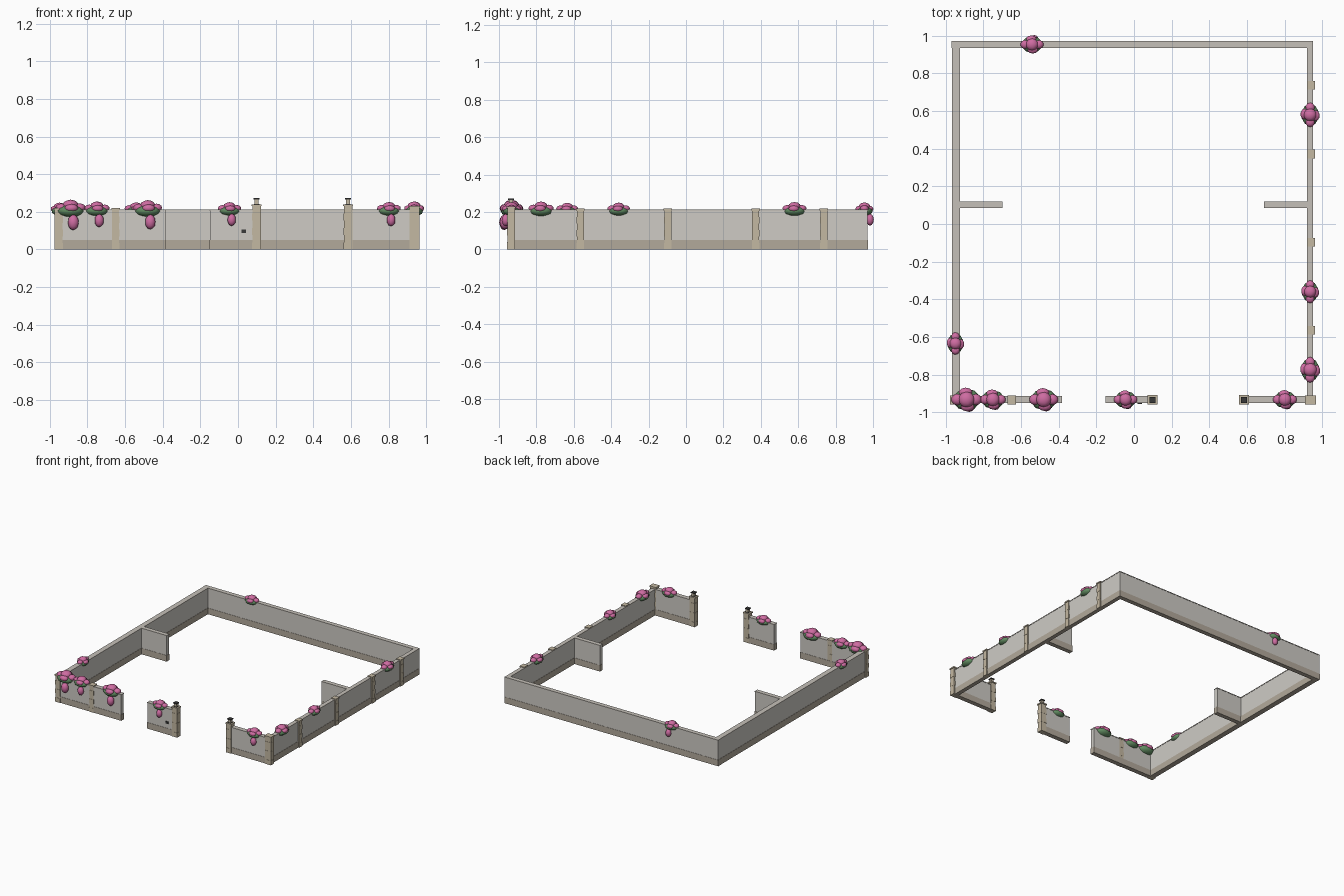
import bpy, bmesh
from mathutils import Matrix

if "Cube" in bpy.data.objects:
    bpy.data.objects.remove(bpy.data.objects["Cube"])


def mat(name, c):
    m = bpy.data.materials.new(name)
    m.diffuse_color = (*c, 1)
    m.use_nodes = True
    m.node_tree.nodes["Principled BSDF"].inputs["Base Color"].default_value = m.diffuse_color
    return m


RENDER = mat("wall_render", (0.62, 0.60, 0.56))
COPING = mat("coping", (0.56, 0.53, 0.48))
PLINTH = mat("plinth_stone", (0.45, 0.40, 0.33))
STONE = mat("pier_stone", (0.55, 0.48, 0.36))
BLACK = mat("black_metal", (0.04, 0.04, 0.04))
PINK = mat("petals", (0.62, 0.15, 0.36))
GREEN = mat("leaves", (0.12, 0.26, 0.12))


def boxes(name, parts, material):
    """One object from (x0, x1, y0, y1, z0, z1) boxes."""
    bm = bmesh.new()
    for x0, x1, y0, y1, z0, z1 in parts:
        m = (Matrix.Translation(((x0 + x1) / 2, (y0 + y1) / 2, (z0 + z1) / 2))
             @ Matrix.Diagonal((x1 - x0, y1 - y0, z1 - z0, 1)))
        bmesh.ops.create_cube(bm, size=1, matrix=m)
    return finish(name, bm, material)


def finish(name, bm, material):
    me = bpy.data.meshes.new(name)
    bm.to_mesh(me)
    bm.free()
    me.materials.append(material)
    ob = bpy.data.objects.new(name, me)
    bpy.context.collection.objects.link(ob)
    return ob


def wall(name, x0, x1, y0, y1):
    g = 0.002
    boxes(name, [(x0, x1, y0, y1, 0.05, 0.206)], RENDER)
    boxes(name + "_plinth", [(x0 - g, x1 + g, y0 - g, y1 + g, 0, 0.05)], PLINTH)
    boxes(name + "_coping", [(x0 - g, x1 + g, y0 - g, y1 + g, 0.206, 0.212)], COPING)


def pier(name, x, y, w, d, h):
    # stacked courses, alternately a hair narrower, under a flat cap
    n, parts = 6, []
    top = h - 0.01
    for i in range(n):
        s = 0.0015 * (i % 2)
        parts.append((x - w / 2 + s, x + w / 2 - s, y - d / 2 + s, y + d / 2 - s,
                      top * i / n, top * (i + 1) / n))
    c = 0.003
    parts.append((x - w / 2 - c, x + w / 2 + c, y - d / 2 - c, y + d / 2 + c, top, h))
    boxes(name, parts, STONE)


def blobs(name, parts, material):
    """One object from ((centre), (radii)) ellipsoids."""
    bm = bmesh.new()
    for c, r in parts:
        bmesh.ops.create_icosphere(bm, subdivisions=2, radius=1,
                                   matrix=Matrix.Translation(c) @ Matrix.Diagonal((*r, 1)))
    for f in bm.faces:
        f.smooth = True
    return finish(name, bm, material)


def bush(name, x, y, s, along_y=False, hang=0):
    # leafy base, five petal clumps along the wall, optional trailing bloom
    def place(u, v, z, ru, rv, rz):
        if along_y:
            u, v, ru, rv = v, u, rv, ru
        return ((x + u * s, y + v * s, 0.205 + z * s), (ru * s, rv * s, rz * s))
    blobs(name + "_leaves", [place(0, 0, 0, 0.06, 0.048, 0.028)], GREEN)
    petals = [place(0, 0, 0.025, 0.035, 0.035, 0.024),
              place(-0.04, 0, 0.014, 0.026, 0.025, 0.019),
              place(0.04, 0, 0.014, 0.026, 0.025, 0.019),
              place(0.004, -0.03, 0.012, 0.03, 0.022, 0.018),
              place(-0.004, 0.03, 0.012, 0.03, 0.022, 0.018)]
    if hang:
        petals.append(place(0.012, hang * 0.032, -0.05, 0.024, 0.022, 0.034))
    blobs(name + "_petals", petals, PINK)


# Perimeter walls and inner stubs
wall("back_wall", -0.968, 0.95, 0.938, 0.97)
wall("left_wall", -0.966, -0.928, -0.95, 0.968)
wall("right_wall", 0.921, 0.95, -0.95, 0.968)
wall("front_wall_left", -0.966, -0.385, -0.95, -0.917)
wall("front_wall_middle", -0.149, 0.10, -0.95, -0.917)
wall("front_wall_right", 0.585, 0.95, -0.95, -0.917)
wall("left_stub_wall", -0.93, -0.702, 0.086, 0.117)
wall("right_stub_wall", 0.692, 0.93, 0.086, 0.117)

# Stone piers
pier("front_left_corner_pier", -0.953, -0.935, 0.046, 0.04, 0.22)
pier("front_pier", -0.65, -0.935, 0.04, 0.04, 0.22)
pier("front_right_corner_pier", 0.938, -0.935, 0.054, 0.042, 0.23)
for i, y in enumerate((-0.565, -0.097, 0.372, 0.737)):
    pier(f"right_pier_{i}", 0.942, y, 0.036, 0.04, 0.218)

# Gate piers with lanterns
for side, x in (("left", 0.099), ("right", 0.585)):
    y = -0.935
    pier(f"gate_pier_{side}", x, y, 0.048, 0.044, 0.24)
    boxes(f"lantern_body_{side}", [(x - .011, x + .011, y - .011, y + .011, 0.24, 0.265)], STONE)
    boxes(f"lantern_trim_{side}", [(x - .016, x + .016, y - .016, y + .016, 0.265, 0.273),
                                   (x - .014, x + .014, y - .014, y + .014, 0.24, 0.243)], BLACK)

# Entry panel on the wall beside the gate
boxes("entry_panel", [(0.018, 0.042, -0.956, -0.948, 0.088, 0.105)], BLACK)

# Flowering bushes
for i, (x, s) in enumerate(((-0.89, 1.22), (-0.75, 1.03), (-0.48, 1.17), (-0.045, 0.95), (0.802, 0.97))):
    bush(f"front_bush_{i}", x, -0.933, s, hang=-1)
for i, (y, s) in enumerate(((-0.775, 1.03), (-0.36, 0.92), (0.58, 0.98))):
    bush(f"right_bush_{i}", 0.936, y, s, along_y=True)
bush("left_bush", -0.949, -0.635, 0.9, along_y=True)
bush("back_bush", -0.542, 0.954, 0.93, hang=1)
